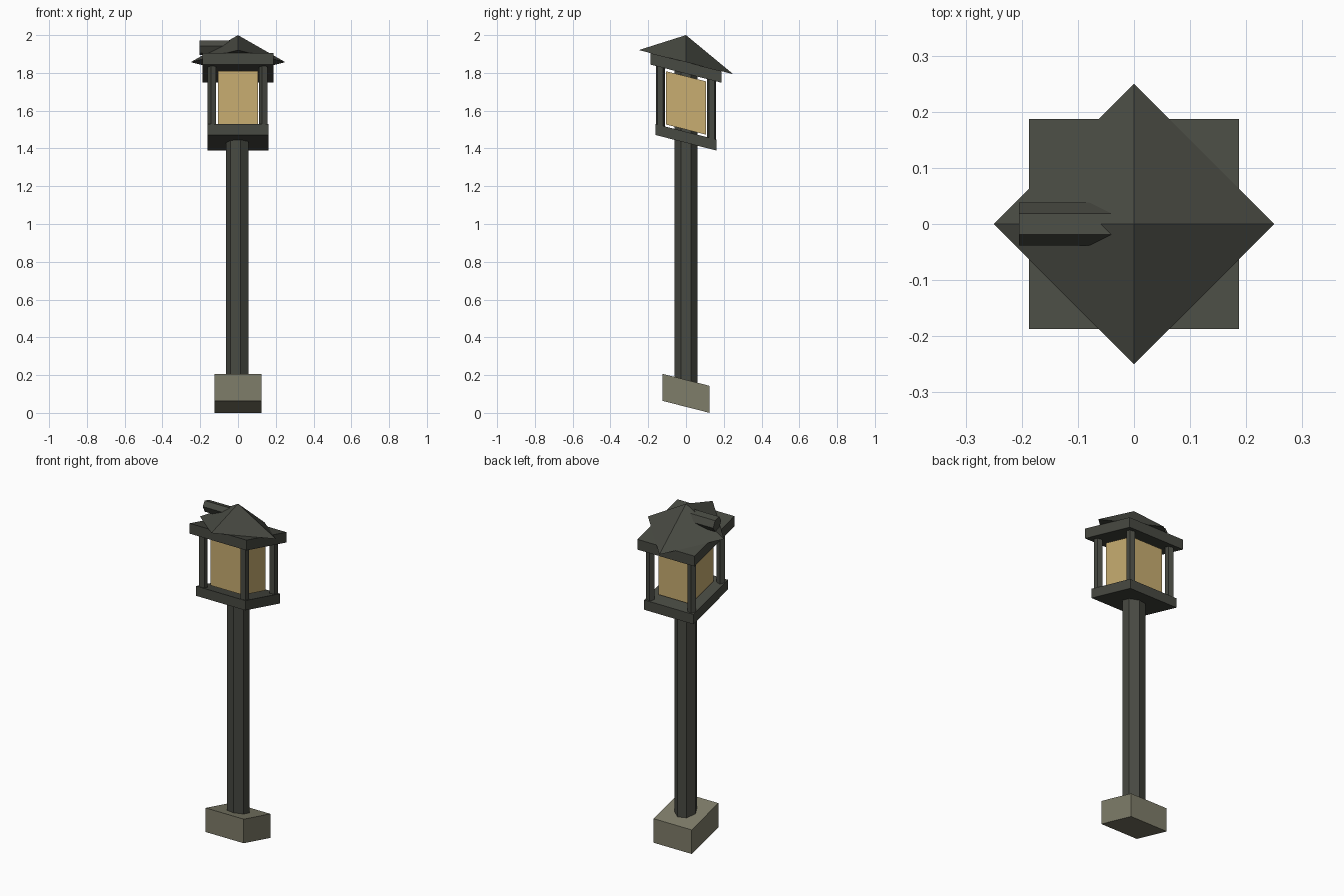
import bpy, bmesh, math
from mathutils import Matrix

if "Cube" in bpy.data.objects:
    bpy.data.objects.remove(bpy.data.objects["Cube"])

SLOPE = 0.255  # every part leans: height drops towards the back


def material(name, rgb):
    m = bpy.data.materials.new(name)
    m.diffuse_color = (*rgb, 1.0)
    m.use_nodes = True
    m.node_tree.nodes["Principled BSDF"].inputs["Base Color"].default_value = m.diffuse_color
    return m


IRON = material("dark iron", (0.064, 0.067, 0.054))
STONE = material("grey stone", (0.212, 0.205, 0.143))
GLASS = material("amber glass", (0.58, 0.42, 0.165))


def finish(name, bm, mat):
    # shear the part along y, then make the object
    for v in bm.verts:
        v.co.z -= SLOPE * v.co.y
    bmesh.ops.recalc_face_normals(bm, faces=bm.faces[:])
    me = bpy.data.meshes.new(name)
    bm.to_mesh(me)
    bm.free()
    me.materials.append(mat)
    ob = bpy.data.objects.new(name, me)
    bpy.context.collection.objects.link(ob)
    return ob


def block(name, half, z0, z1, mat):
    bm = bmesh.new()
    bmesh.ops.create_cube(bm, size=1, matrix=Matrix.Translation((0, 0, (z0 + z1) / 2))
                          @ Matrix.Diagonal((2 * half, 2 * half, z1 - z0, 1)))
    return finish(name, bm, mat)


def ring(bm, sides, place):
    # regular polygon of vertices, mapped into space by place(cos, sin)
    angles = [math.pi + k * 2 * math.pi / sides for k in range(sides)]
    return [bm.verts.new(place(math.cos(a), math.sin(a))) for a in angles]


def bridge(bm, a, b):
    # side walls and both end caps
    for k in range(len(a)):
        n = (k + 1) % len(a)
        bm.faces.new((a[k], a[n], b[n], b[k]))
    bm.faces.new(a)
    bm.faces.new(b)


def prism(name, sides, r, x, y, z0, z1, mat):
    # upright prism with one corner pointing to -x
    bm = bmesh.new()
    a, b = [ring(bm, sides, lambda c, s, z=z: (x + r * c, y + r * s, z)) for z in (z0, z1)]
    bridge(bm, a, b)
    return finish(name, bm, mat)


# footing and pole
block("stone_base", 0.125, 0.032, 0.175, STONE)
prism("pole", 7, 0.063, 0, 0, 0.10, 1.80, IRON)

# lantern: tray, glass, corner posts
block("lantern_tray", 0.162, 1.43, 1.488, IRON)
block("lantern_glass", 0.107, 1.50, 1.782, GLASS)
for i, sx in enumerate((-1, 1)):
    for j, sy in enumerate((-1, 1)):
        prism(f"corner_post_{i}{j}", 5, 0.025, sx * 0.136, sy * 0.136, 1.485, 1.80, IRON)

# roof slab
block("roof_slab", 0.187, 1.796, 1.857, IRON)

# pyramid cap, turned 45 degrees to the slab
bm = bmesh.new()
base = ring(bm, 4, lambda c, s: (0.25 * c, 0.25 * s, 1.857))
tip = bm.verts.new((0, 0, 2.0))
for k in range(4):
    bm.faces.new((base[k], base[(k + 1) % 4], tip))
bm.faces.new(base)
finish("roof_cap", bm, IRON)

# hexagonal pipe sticking out of the left side of the cap, flat side up
bm = bmesh.new()
a, b = [ring(bm, 6, lambda c, s, x=x: (x, 0.038 * c, 1.933 + 0.038 * s)) for x in (-0.205, -0.005)]
bridge(bm, a, b)
finish("roof_pipe", bm, IRON)
